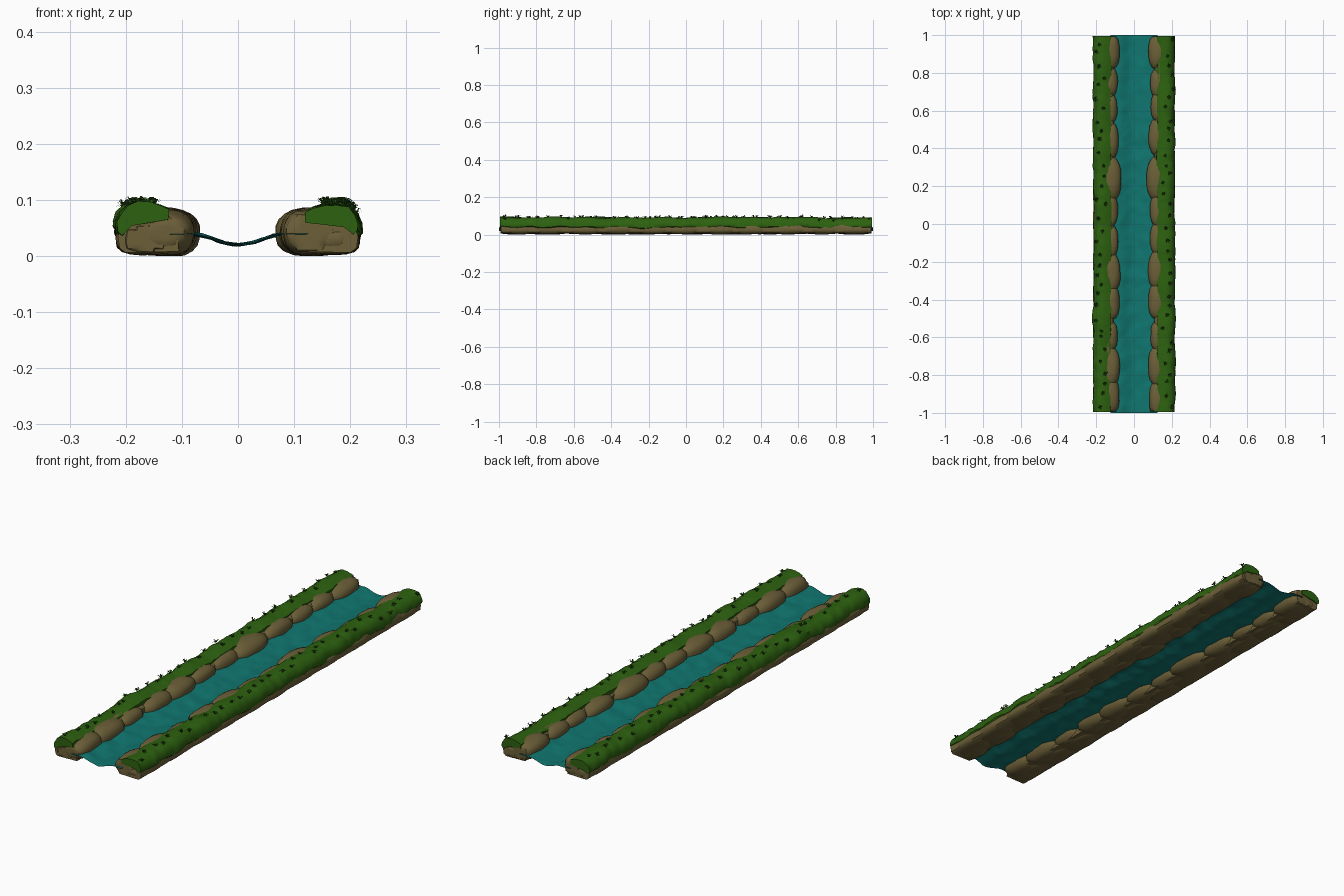
import bpy, bmesh, math, random
from mathutils import Vector, noise

random.seed(4)
cube = bpy.data.objects.get("Cube")
if cube:
    bpy.data.objects.remove(cube, do_unlink=True)


def material(name, r, g, b):
    m = bpy.data.materials.new(name)
    m.use_nodes = True
    m.diffuse_color = (r, g, b, 1)
    bsdf = m.node_tree.nodes["Principled BSDF"]
    bsdf.inputs["Base Color"].default_value = (r, g, b, 1)
    bsdf.inputs["Roughness"].default_value = 0.9
    return m


ROCK = material("brown rock", 0.15, 0.115, 0.04)
GRASS = material("green grass", 0.026, 0.12, 0.005)
LEAF = material("dark green leaves", 0.02, 0.085, 0.005)
WATER = material("teal water", 0.005, 0.18, 0.16)


def wobble(x, y, scale, seed=0.0):
    return noise.noise(Vector((x * scale, y * scale, seed)))


def finish(name, bm, mat, smooth=True, normals=True):
    if normals:
        bmesh.ops.recalc_face_normals(bm, faces=bm.faces)
    mesh = bpy.data.meshes.new(name)
    bm.to_mesh(mesh)
    bm.free()
    mesh.materials.append(mat)
    obj = bpy.data.objects.new(name, mesh)
    bpy.context.collection.objects.link(obj)
    if smooth:
        bpy.ops.object.select_all(action='DESELECT')
        obj.select_set(True)
        bpy.context.view_layer.objects.active = obj
        bpy.ops.object.shade_smooth_by_angle(angle=math.radians(45))
    return obj


def sweep(bm, profile, steps, closed, half=1.0):
    """Loft profile(y), a function returning (x, z) points, along y."""
    rings = []
    for i in range(steps + 1):
        y = -half + 2 * half * i / steps
        rings.append([bm.verts.new((x, y, z)) for x, z in profile(y)])
    n = len(rings[0])
    for a, b in zip(rings, rings[1:]):
        for j in range(n if closed else n - 1):
            k = (j + 1) % n
            bm.faces.new((a[j], a[k], b[k], b[j]))
    if closed:
        bm.faces.new(rings[0])
        bm.faces.new(rings[-1])


def stone(bm, center, size, power, end=0.992):
    """Rounded boulder, cut flat at the ends of the channel."""
    new = bmesh.ops.create_uvsphere(bm, u_segments=20, v_segments=12, radius=1)["verts"]
    for v in new:
        p = v.co.copy()
        length = sum(abs(c) ** power for c in p) ** (1 / power)
        p = p / length * (1 + 0.06 * noise.noise(p * 1.5 + Vector(center) * 9))
        v.co = [center[i] + p[i] * size[i] for i in range(3)]
        v.co.y = max(-end, min(end, v.co.y))
        v.co.z = max(0.0, v.co.z)


# Flowing water: a sagging, rippled sheet
def water_profile(y):
    pts = []
    for i in range(25):
        x = -0.125 + 0.25 * i / 24
        bowl = 0.02 + 0.019 * (1 - math.cos(min(1, abs(x) / 0.085) * math.pi)) / 2
        pts.append((x, bowl + 0.005 * wobble(x, y, 16) + 0.002 * wobble(x, y, 40)))
    return pts


bm = bmesh.new()
sweep(bm, water_profile, 150, False)
for f in bm.faces:
    if f.normal.z < 0:
        f.normal_flip()
finish("water", bm, WATER, normals=False)

# Centre and half length of each inner boulder
BOULDERS = [(-0.92, 0.10), (-0.75, 0.11), (-0.58, 0.08), (-0.42, 0.10),
            (-0.25, 0.11), (-0.08, 0.09), (0.08, 0.09), (0.25, 0.12),
            (0.45, 0.10), (0.61, 0.08), (0.75, 0.08), (0.91, 0.10)]
CORE = [(0.105, 0.008), (0.2, 0.006), (0.211, 0.014), (0.214, 0.035),
        (0.205, 0.06), (0.18, 0.078), (0.135, 0.08), (0.11, 0.06)]
TURF = [(0.122, 0.06), (0.122, 0.079), (0.135, 0.084), (0.155, 0.090),
        (0.178, 0.092), (0.197, 0.085), (0.21, 0.072), (0.216, 0.055),
        (0.216, 0.041), (0.208, 0.034), (0.19, 0.05)]


def turf_shift(y, seed):
    out = 0.008 * wobble(0, y, 9, seed) + 0.003 * wobble(1, y, 24, seed)
    up = 0.009 * wobble(2, y, 7, seed) + 0.008 * max(0, abs(y) - 0.75)
    return out, up


def build_bank(side, label, seed):
    # Solid rock behind the boulders
    def core(y):
        d = 0.003 * wobble(3, y, 10, seed)
        return [(side * (x + d), z) for x, z in CORE]
    bm = bmesh.new()
    sweep(bm, core, 80, True, 0.99)
    finish(label + "_bank_core", bm, ROCK)

    # Boulders at the water's edge and flatter footing stones outside
    bm = bmesh.new()
    for y, half in BOULDERS:
        y += random.uniform(-0.015, 0.015)
        big = half - 0.1
        stone(bm, (side * 0.128, y, 0.042),
              (0.05 + big * 0.45 + random.uniform(-0.003, 0.003), half,
               0.041 + big * 0.15), 2.4)
    finish(label + "_boulders", bm, ROCK)
    bm = bmesh.new()
    for i in range(11):
        y = -0.9 + 0.18 * i + random.uniform(-0.02, 0.02)
        stone(bm, (side * 0.165, y, 0.03), (0.052, 0.11, 0.028), 3)
    finish(label + "_footing_stones", bm, ROCK)

    # Turf draped over the top and the outer side
    def turf(y):
        out, up = turf_shift(y, seed)
        pts = []
        for i, (x, z) in enumerate(TURF):
            rough = 0.0035 * wobble(i * 0.9, y * 35, 1, seed + 5)
            hem = 0.010 * wobble(4, y, 11, seed) if z < 0.045 else 0
            share = max(0, min(1, (x - 0.11) / 0.08))
            inner = 0.006 * wobble(5, y, 10, seed) if x < 0.14 else 0
            pts.append((side * (x + out * share + rough + inner), z + up + rough + hem))
        return pts
    bm = bmesh.new()
    sweep(bm, turf, 160, True, 0.995)
    finish(label + "_turf", bm, GRASS)

    # Leafy tufts: bent, pointed blades fanned around a root
    bm = bmesh.new()
    for i in range(34):
        y = -0.96 + 1.92 * i / 33 + random.uniform(-0.02, 0.02)
        out, up = turf_shift(y, seed)
        x = random.uniform(0.15, 0.208)
        height = 0.091 - 12 * max(0, x - 0.185) ** 1.8
        root = Vector((side * (x + out * 0.6), y, height + up - 0.003))
        turn = random.uniform(0, 6)
        for j in range(7):
            a = turn + j * math.tau / 7 + random.uniform(-0.3, 0.3)
            reach = random.uniform(0.009, 0.017)
            rise = random.uniform(0.006, 0.015)
            away = Vector((math.cos(a), math.sin(a), 0))
            across = Vector((-away.y, away.x, 0)) * 0.0028
            mid = root + away * reach * 0.55 + Vector((0, 0, rise))
            tip = root + away * reach + Vector((0, 0, rise * 0.7))
            base_a, base_b, mid_a, mid_b, end = [bm.verts.new(p) for p in (
                root - across * 0.5, root + across * 0.5,
                mid - across, mid + across, tip)]
            bm.faces.new((base_a, mid_a, mid_b, base_b))
            bm.faces.new((mid_a, end, mid_b))
    finish(label + "_leaf_tufts", bm, LEAF, smooth=False)


build_bank(1, "left", 1.3)
build_bank(-1, "right", 7.7)
